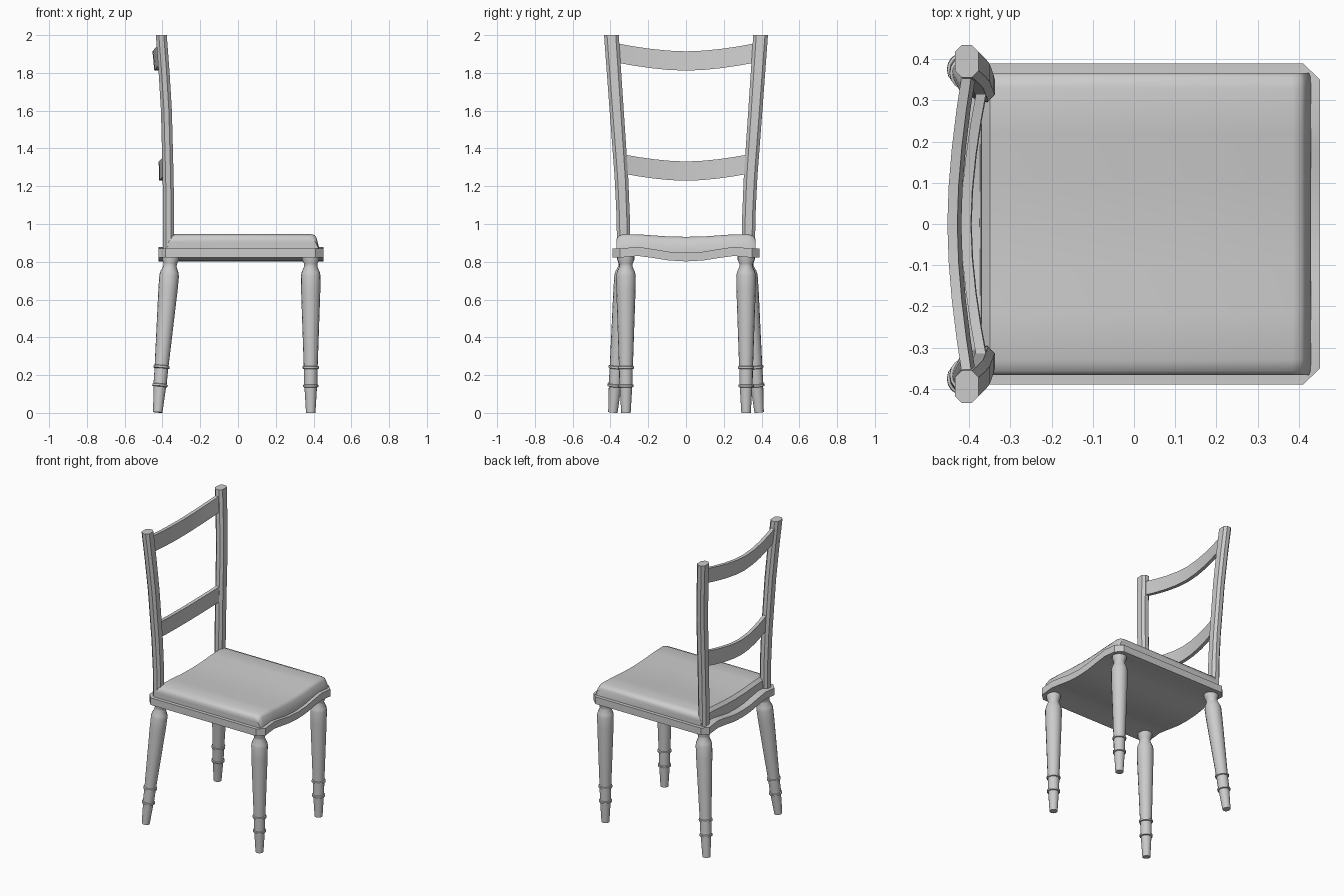
import bpy, bmesh, math
from mathutils import Vector

if "Cube" in bpy.data.objects:
    bpy.data.objects.remove(bpy.data.objects["Cube"])


def loft(name, rings, smooth=30):
    """Skin a list of equal-length closed loops, capping both ends."""
    bm = bmesh.new()
    loops = [[bm.verts.new(p) for p in ring] for ring in rings]
    n = len(loops[0])
    for a, b in zip(loops, loops[1:]):
        for i in range(n):
            j = (i + 1) % n
            bm.faces.new((a[i], a[j], b[j], b[i]))
    bm.faces.new(loops[0])
    bm.faces.new(loops[-1])
    bmesh.ops.recalc_face_normals(bm, faces=bm.faces)
    mesh = bpy.data.meshes.new(name)
    bm.to_mesh(mesh)
    bm.free()
    obj = bpy.data.objects.new(name, mesh)
    bpy.context.collection.objects.link(obj)
    bpy.ops.object.select_all(action='DESELECT')
    obj.select_set(True)
    bpy.context.view_layer.objects.active = obj
    bpy.ops.object.shade_smooth_by_angle(angle=math.radians(smooth))
    return obj


def both_sides(half):
    """Mirror stations that start with y (outermost first, ending at y = 0)."""
    return half + [(-s[0], *s[1:]) for s in reversed(half[:-1])]


# Seat board: wavy section across y, clipped corners (y, back, front, bottom, top)
board = both_sides([(.39, -.385, .41, .822, .870), (.35, -.422, .452, .822, .870),
                    (.255, -.422, .452, .831, .879), (.18, -.422, .452, .821, .868),
                    (.09, -.422, .452, .807, .853), (0, -.422, .452, .802, .848)])
loft("seat_board", [[(b, y, lo), (f, y, lo), (f, y, hi), (b, y, hi)]
                    for y, b, f, lo, hi in board])

# Cushion: dished pad with softened upper edges (y, top, front)
pad = both_sides([(.367, .922, .425), (.357, .937, .428), (.33, .947, .43),
                  (.22, .943, .43), (.11, .935, .43), (0, .932, .43)])
loft("seat_cushion", [[(-.375, y, .84), (f, y, .84), (f, y, .872), (f - .014, y, t - .02),
                       (f - .024, y, t - .006), (f - .045, y, t), (-.35, y, t),
                       (-.37, y, t - .02)] for y, t, f in pad], 40)

# Turned legs: (distance from floor, radius)
PROFILE = [(0, .025), (.135, .033), (.138, .041), (.148, .041), (.151, .035),
           (.232, .036), (.235, .043), (.246, .043), (.249, .037), (.45, .044),
           (.65, .051), (.725, .052), (.745, .048), (.775, .035), (.79, .036),
           (.812, .045), (.84, .045)]


def leg(name, foot, top, sides=16):
    foot, top = Vector(foot), Vector(top)
    rot = (top - foot).to_track_quat('Z', 'Y')
    scale = (top - foot).length / PROFILE[-1][0]
    rings = []
    for h, r in PROFILE:
        rings.append([foot + rot @ Vector((r * math.cos(math.tau * k / sides),
                                           r * math.sin(math.tau * k / sides), h * scale))
                      for k in range(sides)])
    loft(name, rings)


# Back posts: octagonal section following a gentle curve (z, x, y)
POST = [(.84, -.368, .330), (1.05, -.367, .333), (1.25, -.370, .342),
        (1.6, -.379, .367), (1.8, -.391, .381), (2.0, -.406, .395)]


def octagon(x, y, z, a, b, c=.016):
    return [(x + u, y + v, z) for u, v in
            ((a, b - c), (a - c, b), (c - a, b), (-a, b - c),
             (-a, c - b), (c - a, -b), (a - c, -b), (a, c - b))]


for side, s in (("left", 1), ("right", -1)):
    leg("front_leg_" + side, (.385, s * .318, 0), (.385, s * .318, .84))
    leg("back_leg_" + side, (-.425, s * .387, .003), (-.355, s * .318, .84))
    loft("back_post_" + side,
         [octagon(x, s * y, z, .029, .035 + .004 * (z - 1)) for z, x, y in POST])


# Back slats: bowed backwards and sagging in the middle
def slat(name, half, x_end, x_mid, z_end, z_mid, tilt, n=8):
    rings = []
    for i in range(n + 1):
        t = -1 + 2 * i / n
        k = math.cos(t * math.pi / 2) * .35 + (1 - abs(t) ** 1.7) * .65
        x, z = x_end + (x_mid - x_end) * k, z_end + (z_mid - z_end) * k
        rings.append([(x + dx, t * half, z + dz) for dx, dz in
                      ((-.012 + tilt, -.051), (.012 + tilt, -.051),
                       (.012 - tilt, .051), (-.012 - tilt, .051))])
    loft(name, rings)


slat("upper_slat", .37, -.400, -.436, 1.906, 1.863, .005)
slat("lower_slat", .33, -.368, -.407, 1.317, 1.280, .001)
